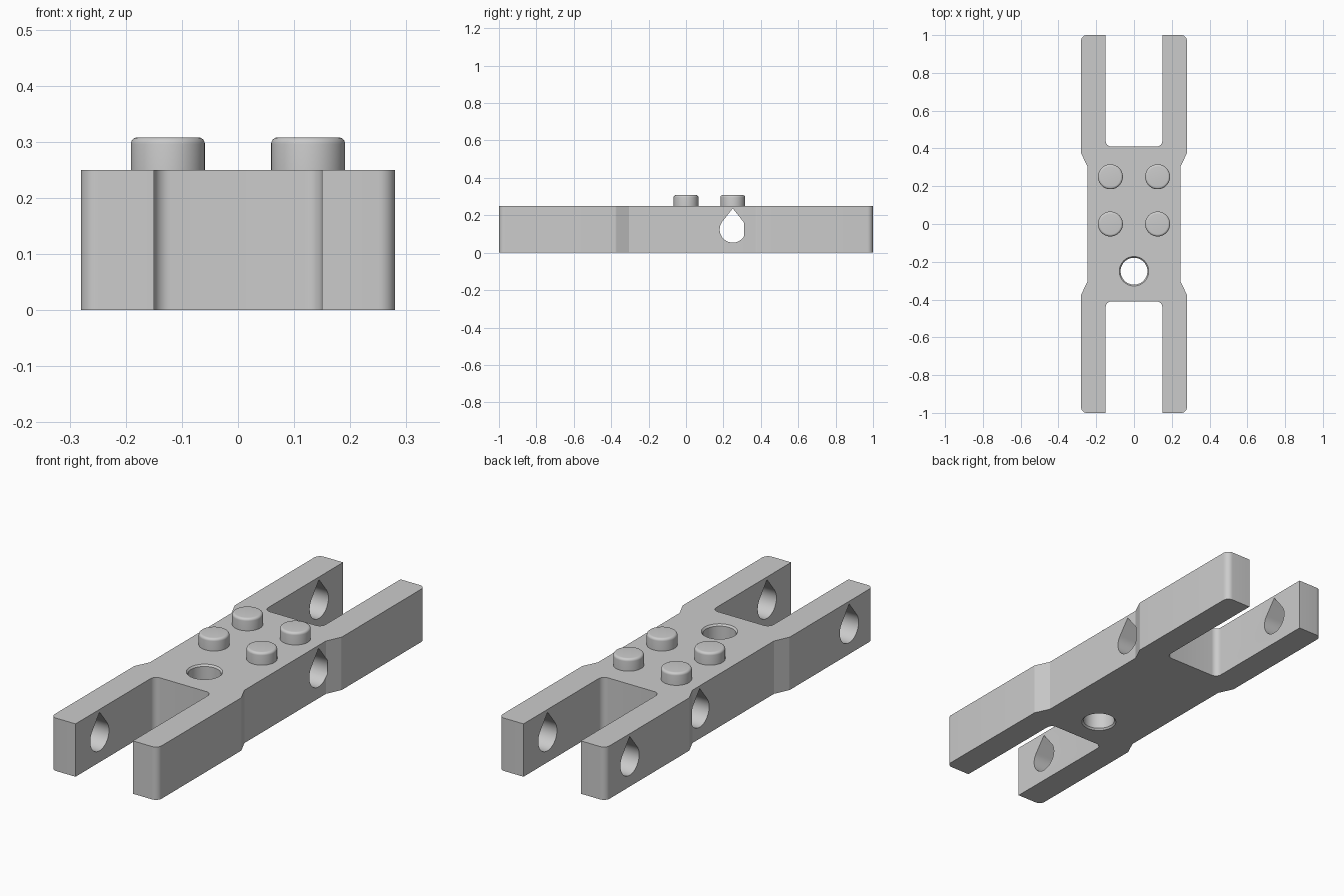
import bpy, bmesh, math
from mathutils import Vector, Matrix

default = bpy.data.objects.get("Cube")
if default:
    bpy.data.objects.remove(default, do_unlink=True)

grey = bpy.data.materials.new("light grey")
grey.use_nodes = True
colour = (0.6, 0.6, 0.6, 1)
grey.diffuse_color = colour
grey.node_tree.nodes["Principled BSDF"].inputs["Base Color"].default_value = colour


def make_object(name, bm):
    bmesh.ops.recalc_face_normals(bm, faces=bm.faces)
    mesh = bpy.data.meshes.new(name)
    bm.to_mesh(mesh)
    bm.free()
    mesh.materials.append(grey)
    obj = bpy.data.objects.new(name, mesh)
    bpy.context.collection.objects.link(obj)
    return obj


def prism(name, points, offset):
    """Extrude a closed outline along an offset."""
    bm = bmesh.new()
    face = bm.faces.new([bm.verts.new(p) for p in points])
    moved = bmesh.ops.extrude_face_region(bm, geom=[face], use_keep_orig=True)["geom"]
    bmesh.ops.translate(bm, vec=offset, verts=[v for v in moved if isinstance(v, bmesh.types.BMVert)])
    return make_object(name, bm)


def lathe(name, profile, centre, steps=48):
    """Spin a (radius, height) profile around a vertical axis."""
    bm = bmesh.new()
    rings = []
    for r, z in profile:
        rings.append([bm.verts.new((centre[0] + r * math.cos(math.tau * i / steps),
                                    centre[1] + r * math.sin(math.tau * i / steps), z))
                      for i in range(steps)])
    for low, high in zip(rings, rings[1:]):
        for i in range(steps):
            j = (i + 1) % steps
            bm.faces.new((low[i], low[j], high[j], high[i]))
    bm.faces.new(rings[0])
    bm.faces.new(rings[-1])
    return make_object(name, bm)


def round_corners(corners, steps=8):
    """Replace each (x, y, radius) corner by an arc."""
    out = []
    for i, (x, y, r) in enumerate(corners):
        p = Vector((x, y))
        if r == 0:
            out.append(p.to_3d())
            continue
        a = (Vector(corners[i - 1][:2]) - p).normalized()
        b = (Vector(corners[(i + 1) % len(corners)][:2]) - p).normalized()
        half = a.angle(b) / 2
        centre = p + (a + b).normalized() * (r / math.sin(half))
        start = p + a * (r / math.tan(half)) - centre
        end = p + b * (r / math.tan(half)) - centre
        sweep = math.atan2(start.x * end.y - start.y * end.x, start.dot(end))
        for k in range(steps + 1):
            out.append((centre + Matrix.Rotation(sweep * k / steps, 2) @ start).to_3d())
    return out


def smooth(obj):
    bpy.ops.object.select_all(action='DESELECT')
    obj.select_set(True)
    bpy.context.view_layer.objects.active = obj
    bpy.ops.object.shade_smooth_by_angle(angle=math.radians(20))


# Body: one quarter of the outline, mirrored into a double fork
height = 0.25
quarter = [(0.15, 0.41, 0.03), (0.15, 1, 0), (0.28, 1, 0.03),
           (0.28, 0.375, 0.02), (0.247, 0.305, 0)]
outline = []
for sx, sy in ((1, 1), (1, -1), (-1, -1), (-1, 1)):
    part = [(x * sx, y * sy, r) for x, y, r in quarter]
    outline += part if sx == sy else part[::-1]
body = prism("forked_body", round_corners(outline), (0, 0, height))


# Teardrop cross holes: the middle one passes through, the others stop in one prong
def teardrop(name, y, x0, x1):
    r, tip, z = 0.07, 0.113, 0.124
    top = math.acos(r / tip)
    points = [(x0, y, z + tip)]
    steps = 36
    for k in range(steps + 1):
        a = top + (math.tau - 2 * top) * k / steps
        points.append((x0, y + r * math.sin(a), z + r * math.cos(a)))
    return prism(name, points, (x1 - x0, 0, 0))


cutters = [teardrop("middle_hole_cutter", 0.25, -0.25, 0.25),
           teardrop("front_hole_cutter", -0.82, -0.35, 0.24),
           teardrop("back_hole_cutter", 0.82, -0.35, 0.24)]

# Vertical pivot hole with chamfered rims
r, rim, c = 0.071, 0.078, 0.008
cutters.append(lathe("pivot_hole_cutter",
                     [(rim, -0.02), (rim, 0), (r, c), (r, height - c),
                      (rim, height), (rim, height + 0.02)], (0, -0.25)))

bpy.context.view_layer.objects.active = body
for cutter in cutters:
    mod = body.modifiers.new("cut", 'BOOLEAN')
    mod.operation = 'DIFFERENCE'
    mod.solver = 'EXACT'
    mod.object = cutter
    bpy.ops.object.modifier_apply(modifier=mod.name)
    bpy.data.objects.remove(cutter, do_unlink=True)
smooth(body)

# Four round studs with softened top edges
radius, top, soft = 0.066, 0.308, 0.012
profile = [(radius, height - 0.004)]
for k in range(7):
    a = math.pi / 2 * k / 6
    profile.append((radius - soft + soft * math.cos(a), top - soft + soft * math.sin(a)))
for side, x in (("right", -0.125), ("left", 0.125)):
    for place, y in (("front", 0), ("back", 0.25)):
        smooth(lathe(f"{place}_{side}_stud", profile, (x, y)))
